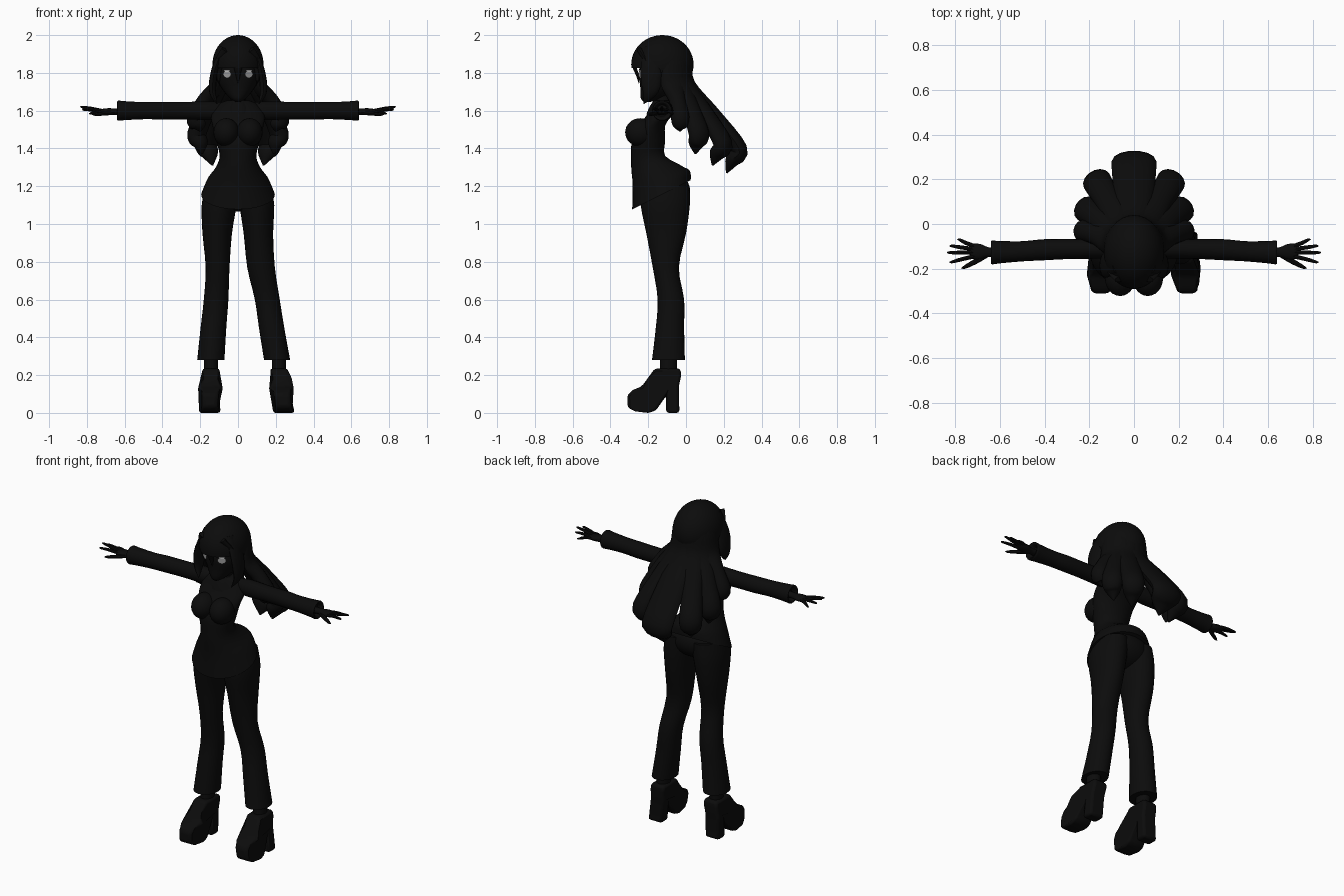
import bpy, bmesh, math
from mathutils import Vector, Matrix

if "Cube" in bpy.data.objects:
    bpy.data.objects.remove(bpy.data.objects["Cube"])

def material(name, v):
    m = bpy.data.materials.new(name)
    m.diffuse_color = (v, v, v, 1)
    m.use_nodes = True
    m.node_tree.nodes["Principled BSDF"].inputs["Base Color"].default_value = m.diffuse_color
    return m

BLACK = material("near_black", 0.0035)
GREY = material("eye_grey", 0.33)
WHITE = material("eye_white", 0.8)
X, Y, Z = Vector((1, 0, 0)), Vector((0, 1, 0)), Vector((0, 0, 1))

def finish(name, bm, mat=BLACK, angle=40):
    bmesh.ops.recalc_face_normals(bm, faces=bm.faces)
    me = bpy.data.meshes.new(name)
    bm.to_mesh(me)
    bm.free()
    me.materials.append(mat)
    ob = bpy.data.objects.new(name, me)
    bpy.context.collection.objects.link(ob)
    bpy.ops.object.select_all(action='DESELECT')
    ob.select_set(True)
    bpy.context.view_layer.objects.active = ob
    bpy.ops.object.shade_smooth_by_angle(angle=math.radians(angle))
    return ob

def smooth_rows(rows, k):
    """Catmull-Rom interpolation of rows of numbers."""
    out = []
    for i in range(len(rows) - 1):
        p = [rows[max(i - 1, 0)], rows[i], rows[i + 1], rows[min(i + 2, len(rows) - 1)]]
        for j in range(k):
            t = j / k
            out.append([0.5 * (2 * b + (c - a) * t + (2 * a - 5 * b + 4 * c - d) * t * t
                               + (3 * b - a - 3 * c + d) * t ** 3) for a, b, c, d in zip(*p)])
    return out + [list(rows[-1])]

def tube(name, rows, side=X, normal=None, n=16, k=3, hem=0):
    """Skin elliptical rings: each row is x, y, z, half width, half depth."""
    rows = smooth_rows(rows, k)
    bm = bmesh.new()
    rings = []
    for i, r in enumerate(rows):
        c = Vector(r[:3])
        t = normal or (Vector(rows[min(i + 1, len(rows) - 1)][:3]) - Vector(rows[max(i - 1, 0)][:3])).normalized()
        s = (side - t * side.dot(t)).normalized()
        d = t.cross(s)
        w, h = max(r[3], 0.001), max(r[4], 0.001)
        ring = []
        for j in range(n):
            a = 2 * math.pi * j / n
            v = c + s * w * math.cos(a) + d * h * math.sin(a)
            if hem:                       # slope the lower rings: low in front, high behind
                v.z += hem * (v.y - c.y) * max(0, 1 - i / (2 * k))
            ring.append(bm.verts.new(v))
        rings.append(ring)
    for a, b in zip(rings, rings[1:]):
        for j in range(n):
            bm.faces.new((a[j], a[(j + 1) % n], b[(j + 1) % n], b[j]))
    bm.faces.new(rings[0])
    bm.faces.new(rings[-1])
    return finish(name, bm)

def ball(bm, c, s, u=24, v=16):
    m = Matrix.Translation(c) @ Matrix.Diagonal((*s, 1))
    return bmesh.ops.create_uvsphere(bm, u_segments=u, v_segments=v, radius=1, matrix=m)["verts"]

# Jacket body with sloping hem, collar and neck
tube("jacket", [(0, -.13, 1.155, .195, .155), (0, -.13, 1.24, .16, .152), (0, -.15, 1.30, .118, .14),
                (0, -.2, 1.36, .097, .09), (0, -.198, 1.44, .115, .088), (0, -.18, 1.52, .135, .07),
                (0, -.14, 1.58, .14, .065), (0, -.125, 1.635, .1, .052), (0, -.12, 1.655, .055, .045)],
     normal=Z, n=32, hem=.5)
tube("collar", [(0, -.135, 1.58, .085, .075), (0, -.125, 1.62, .072, .068), (0, -.12, 1.655, .055, .05)], normal=Z, n=20)
tube("neck", [(0, -.12, 1.6, .04, .04), (0, -.125, 1.72, .038, .04)], normal=Z)
for s in (-1, 1):
    bm = bmesh.new()
    ball(bm, (s * .062, -.242, 1.485), (.068, .08, .075))
    finish("jacket_bust", bm)

# Pelvis and flared trouser legs, one standing straight and one set outward
bm = bmesh.new()
ball(bm, (0, -.11, 1.175), (.18, .132, .11))
finish("trouser_seat", bm)
DEPTH = [(1.2, -.11, .128), (1.1, -.11, .13), (.95, -.105, .105), (.77, -.107, .069),
         (.6, -.08, .07), (.45, -.085, .075), (.28, -.093, .087)]
LEFT = [(-.088, .085), (-.1, .092), (-.11, .078), (-.108, .063), (-.116, .065), (-.13, .068), (-.144, .072)]
RIGHT = [(.088, .085), (.1, .092), (.108, .078), (.122, .073), (.155, .066), (.178, .067), (.207, .069)]
for tag, across in (("left", LEFT), ("right", RIGHT)):
    tube(tag + "_trouser_leg", [(cx, cy, z, w, d) for (z, cy, d), (cx, w) in zip(DEPTH, across)], normal=Z, n=24)

# Platform shoes with block heels
SOLE = [(-.31, .03), (-.31, .095), (-.28, .122), (-.235, .14), (-.205, .18), (-.165, .235), (-.03, .235),
        (-.025, .2), (-.038, .14), (-.035, 0), (-.105, 0), (-.105, .09), (-.16, .012), (-.2, 0), (-.27, .008)]

def shoe(tag, cx, lean, yaw):
    bm = bmesh.new()
    vs = [bm.verts.new((-.058, y, z)) for y, z in SOLE]
    f = bm.faces.new(vs)
    g = bmesh.ops.extrude_face_region(bm, geom=[f])["geom"]
    bmesh.ops.translate(bm, verts=[v for v in g if isinstance(v, bmesh.types.BMVert)], vec=(.116, 0, 0))
    for v in bm.verts:
        v.co.x *= .62 if v.co.y < -.3 else .95 if v.co.y < -.25 else 1
        v.co.x *= .8 if v.co.z > .17 or v.co.y > -.11 else 1
        x, y = v.co.x, v.co.y + .1
        v.co.x = cx + x - y * yaw + lean * (.235 - v.co.z)
        v.co.z = max(0, v.co.z)
    ob = finish(tag + "_shoe", bm)
    b = ob.modifiers.new("soft_edges", 'BEVEL')
    b.width, b.segments, b.limit_method = .014, 2, 'ANGLE'
    tube(tag + "_ankle", [(cx, -.095, .2, .036, .045), (cx, -.09, .34, .038, .045)], normal=Z)

shoe("left", -.143, -.03, 0)
shoe("right", .217, .1, .02)

# Sleeves with open cuffs, hands and fingers
FINGERS = [(-.098, .79, -.07, 1.585), (-.112, .825, -.098, 1.605), (-.128, .836, -.128, 1.62), (-.145, .825, -.17, 1.61)]
for s in (-1, 1):
    tube("sleeve", [(s * x, y, 1.6, r, h) for x, y, r, h in
                    ((.09, -.11, .04, .045), (.16, -.11, .045, .05), (.28, -.112, .044, .047), (.4, -.115, .047, .047),
                     (.5, -.122, .045, .046), (.6, -.126, .05, .051), (.635, -.127, .053, .054), (.637, -.127, .042, .042),
                     (.61, -.127, .03, .03))], side=Y, normal=X, n=18)
    tube("hand", [(s * x, y, 1.595, w, h) for x, y, w, h in
                  ((.59, -.127, .022, .018), (.65, -.126, .022, .017), (.69, -.124, .035, .018),
                   (.725, -.122, .033, .013), (.735, -.122, .025, .008))], side=Y, n=12)
    for y0, x1, y1, z1 in FINGERS:
        tube("finger", [(s * .715, y0, 1.598, .009, .01), (s * (.715 + x1) / 2, (y0 + y1) / 2, (z1 + 1.603) / 2, .009, .009),
                        (s * (x1 - .01), y1, z1, .006, .006), (s * x1, y1, z1, .001, .001)], side=Y, n=8)
    tube("thumb", [(s * .66, -.137, 1.59, .014, .012), (s * .71, -.168, 1.585, .012, .011),
                   (s * .755, -.192, 1.58, .008, .008), (s * .772, -.198, 1.578, .001, .001)], side=Y, n=8)

# Head with pointed chin
bm = bmesh.new()
for v in ball(bm, (0, -.135, 1.79), (.11, .115, .145)):
    low = max(0, (1.75 - v.co.z) / .105)
    v.co.x *= 1 - .3 * low
    v.co.y -= .07 * low * low
finish("head", bm)

# Eyes: flat plates with a bright upper strip
def plate(name, s, cz, w, h, off, mat):
    bm = bmesh.new()
    yaw = math.radians(30)
    right, out = Vector((math.cos(yaw), s * math.sin(yaw), 0)), Vector((s * math.sin(yaw), -math.cos(yaw), 0))
    c = Vector((s * .055, -.235, cz)) + out * off
    bm.faces.new([bm.verts.new(c + right * w * math.cos(a) + Z * h * math.sin(a))
                  for a in (2 * math.pi * i / 16 for i in range(16))])
    ob = finish(name, bm, mat)
    if ob.data.polygons[0].normal.y > 0:
        ob.data.flip_normals()

for s in (-1, 1):
    plate("eye", s, 1.793, .024, .02, .006, GREY)
    plate("eye_highlight", s, 1.812, .019, .004, .008, WHITE)

# Hair cap, open over the face
bm = bmesh.new()
ball(bm, (0, -.125, 1.845), (.135, .165, .155), 32, 24)
bmesh.ops.delete(bm, geom=[f for f in bm.faces if f.calc_center_median().y < -.15
                           and f.calc_center_median().z < 1.825], context='FACES')
finish("hair_cap", bm)

# Fringe points and face-framing locks
for x in (-.1, 0, .1):
    tube("fringe", [(x * .6, -.245, 1.92, .03, .015), (x, -.275 + abs(x) * .7, 1.85, .026, .012),
                    (x * 1.03, -.258 + abs(x) * .65, 1.79, .013, .008), (x, -.25 + abs(x) * .6, 1.745, .001, .001)], n=10)
for s in (-1, 1):
    tube("side_lock", [(s * .08, -.17, 1.93, .05, .02), (s * .122, -.185, 1.82, .055, .018), (s * .135, -.185, 1.73, .05, .02),
                       (s * .13, -.2, 1.68, .03, .015), (s * .11, -.225, 1.635, .001, .001)], side=Y, n=12)

# Long back locks fanned from the crown: bulge point, tip, half width
def lock(bulge, tip, w):
    b, t, c = Vector(bulge), Vector(tip), Vector((0, -.1, 0))
    d = Vector((b.x, b.y + .1, 0))
    reach = d.length
    d.normalize()
    rows = []
    for r, z, ww, dd in ((.04, 1.955, .035, .02), (.095, 1.88, .06, .03), (.115, 1.74, .07, .035),
                         (.115 + (reach - .115) * .42, 1.74 + (b.z - 1.74) * .46, w * .9, .04)):
        rows.append((*(c + d * r + Z * z), ww, dd))
    rows.append((*(b - d * .035), w, .045))
    rows.append((*(b * .6 + t * .4 - d * .03 - Z * .01), w * .75, .04))
    rows.append((*t, .004, .004))
    tube("back_hair_lock", rows, side=Z.cross(d), n=14, k=4)

lock((0, .315, 1.40), (0, .215, 1.27), .1)
for s in (-1, 1):
    lock((s * .185, .225, 1.43), (s * .135, .14, 1.31), .065)
    lock((s * .245, .09, 1.48), (s * .19, .05, 1.37), .06)
    lock((s * .26, -.02, 1.56), (s * .2, -.03, 1.49), .05)
